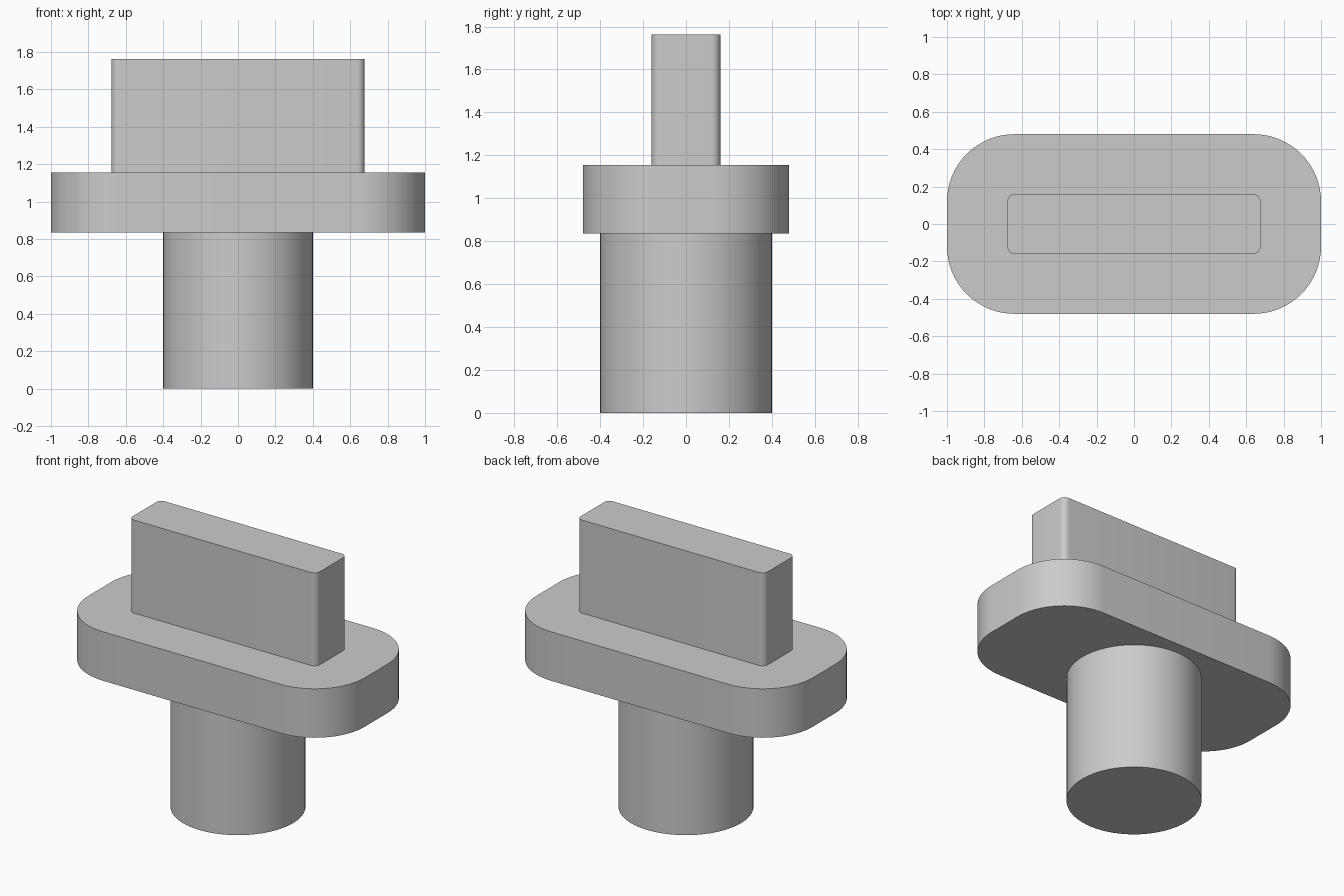
import bpy
import bmesh
from math import cos, sin, pi

cube = bpy.data.objects.get("Cube")
if cube:
    bpy.data.objects.remove(cube, do_unlink=True)

# Single plain grey material
GREY = (0.6, 0.6, 0.6, 1.0)
grey = bpy.data.materials.new("plain grey")
grey.use_nodes = True
grey.diffuse_color = GREY
grey.node_tree.nodes["Principled BSDF"].inputs["Base Color"].default_value = GREY


def rounded_outline(half_x, half_y, radius, steps):
    """Counter-clockwise rounded rectangle; a full radius gives a circle."""
    points = []
    for quarter, (sx, sy) in enumerate([(1, 1), (-1, 1), (-1, -1), (1, -1)]):
        for i in range(steps + 1):
            a = (quarter + i / steps) * pi / 2
            points.append((sx * (half_x - radius) + radius * cos(a),
                           sy * (half_y - radius) + radius * sin(a)))
    return points


def prism(name, half_x, half_y, radius, bottom, top, steps):
    """Extrude a rounded outline upwards into a closed solid."""
    bm = bmesh.new()
    base = [bm.verts.new((x, y, bottom))
            for x, y in rounded_outline(half_x, half_y, radius, steps)]
    bmesh.ops.remove_doubles(bm, verts=base, dist=0.0001)
    face = bm.faces.new(bm.verts[:])
    extruded = bmesh.ops.extrude_face_region(bm, geom=[face], use_keep_orig=True)
    for v in extruded["geom"]:
        if isinstance(v, bmesh.types.BMVert):
            v.co.z = top
    bmesh.ops.recalc_face_normals(bm, faces=bm.faces[:])
    mesh = bpy.data.meshes.new(name)
    bm.to_mesh(mesh)
    bm.free()
    mesh.materials.append(grey)
    obj = bpy.data.objects.new(name, mesh)
    bpy.context.collection.objects.link(obj)
    bpy.ops.object.select_all(action="DESELECT")
    obj.select_set(True)
    bpy.context.view_layer.objects.active = obj
    bpy.ops.object.shade_smooth_by_angle(angle=pi / 6)
    return obj


# Round stem, wide flange and upright grip
prism("stem", 0.4, 0.4, 0.4, 0.0, 0.835, 16)
prism("flange", 1.0, 0.48, 0.36, 0.835, 1.155, 16)
prism("grip", 0.677, 0.16, 0.04, 1.155, 1.763, 8)
